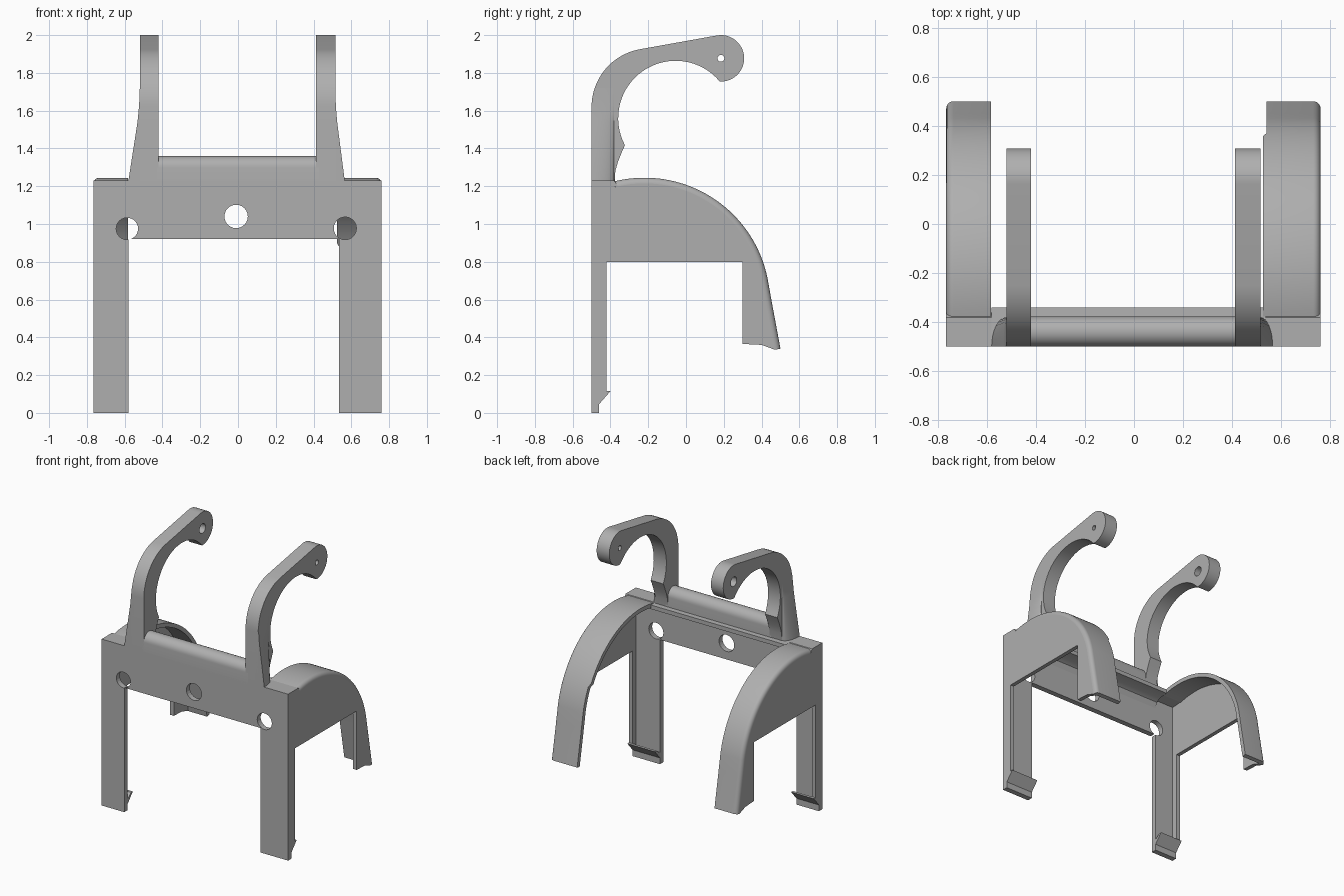
import bpy, bmesh
from math import sin, cos, radians, pi
from mathutils import Vector

if "Cube" in bpy.data.objects:
    bpy.data.objects.remove(bpy.data.objects["Cube"])

GREY = (0.43, 0.43, 0.43, 1)
grey = bpy.data.materials.new("light grey")
grey.use_nodes = True
grey.diffuse_color = GREY
grey.node_tree.nodes["Principled BSDF"].inputs["Base Color"].default_value = GREY
parts = []


def loft(name, rings):
    """Solid through closed rings of points, capped at both ends."""
    bm = bmesh.new()
    loops = [[bm.verts.new(p) for p in ring] for ring in rings]
    for a, b in zip(loops, loops[1:]):
        for i in range(len(a)):
            j = (i + 1) % len(a)
            bm.faces.new((a[i], a[j], b[j], b[i]))
    bm.faces.new(loops[0])
    bm.faces.new(loops[-1])
    bmesh.ops.recalc_face_normals(bm, faces=bm.faces)
    mesh = bpy.data.meshes.new(name)
    bm.to_mesh(mesh)
    bm.free()
    ob = bpy.data.objects.new(name, mesh)
    bpy.context.collection.objects.link(ob)
    mesh.materials.append(grey)
    parts.append(ob)
    return ob


def along_x(name, profile, a, b):
    return loft(name, [[(x, y, z) for y, z in profile] for x in (a, b)])


def along_y(name, profile, a, b):
    return loft(name, [[(x, y, z) for x, z in profile] for y in (a, b)])


def arc(cu, cv, r, start, end, n):
    angles = [radians(start + (end - start) * i / n) for i in range(n + 1)]
    return [(cu + r * cos(t), cv + r * sin(t)) for t in angles]


def drill(ob, centre, r, axis):
    """Cut a round hole through a part along x or y."""
    make = along_x if axis == "x" else along_y
    cutter = make("hole_cutter", arc(*centre, r, 0, 345, 23), -1, 1)
    parts.remove(cutter)
    cutter.hide_render = True
    cutter.hide_viewport = True
    mod = ob.modifiers.new("hole", "BOOLEAN")
    mod.operation = "DIFFERENCE"
    mod.solver = "EXACT"
    mod.object = cutter


# Shared outline of the arched guards: circle, then straight tail
OUTLINE = arc(-0.22, 0.58, 0.665, 104, 12, 36) + [(0.45, 0.61), (0.46, 0.555), (0.50, 0.34)]
SHEET = 0.03


def inward(i):
    """Unit normal of the outline pointing into the arch."""
    a = Vector(OUTLINE[max(i - 1, 0)])
    b = Vector(OUTLINE[min(i + 1, len(OUTLINE) - 1)])
    d = (b - a).normalized()
    return Vector((d.y, -d.x))


def offset(i, d):
    return Vector(OUTLINE[i]) + inward(i) * d


# Front plate with the two front legs, and its three holes
XL, XR, IL, IR = 0.76, -0.765, 0.535, -0.58
plate = along_y("front_plate", [(XR, 0), (IR, 0), (IR, 0.92), (IL, 0.92), (IL, 0),
                                (XL, 0), (XL, 1.23), (XR, 1.23)], -0.5, -0.46)
for centre, r in (((-0.587, 0.975), 0.058), ((-0.01, 1.04), 0.062), ((0.567, 0.977), 0.06)):
    drill(plate, centre, r, "y")

# Shelf behind the plate and rounded rail above it
along_x("rear_shelf", [(-0.47, 1.23), (-0.34, 1.225), (-0.34, 1.195), (-0.41, 1.19),
                       (-0.445, 1.17), (-0.46, 1.13), (-0.47, 1.13)], IR, IL)
along_x("top_rail", [(-0.5, 1.2)] + arc(-0.4385, 1.298, 0.0615, 180, 0, 16)
        + [(-0.377, 1.2)], -0.43, 0.43)

for side, s, outer, inner, tail_inner, leg_inner in (
        ("left", 1, XL, 0.525, 0.54, IL), ("right", -1, -XR, 0.583, 0.583, -IR)):
    # Arched guard: thin sheet with a rounded outer edge
    rings = []
    for i, (y, z) in enumerate(OUTLINE):
        xi = inner if y < 0.36 else tail_inner
        section = [(xi, 0)] + arc(outer - SHEET, SHEET, SHEET, -90, 0, 6) + [(xi, SHEET)]
        rings.append([(s * x, *offset(i, d)) for x, d in section])
    loft(side + "_guard", rings)

    # Flat pad joining the guard to the front plate
    along_x(side + "_front_pad", [(-0.5, 1.23), (-0.38, 1.23), (-0.36, 1.2), (-0.5, 1.19)],
            s * leg_inner, s * outer)

    # Side wall with front and rear leg flanges
    top = [tuple(offset(i, SHEET)) for i in range(len(OUTLINE))]
    along_x(side + "_side_wall",
            [(-0.5, 0), (-0.42, 0.095), (-0.42, 0.8), (0.3, 0.8), (0.3, 0.365), (0.4, 0.36)]
            + top[::-1] + [(-0.385, 1.23), (-0.5, 1.23)],
            s * (outer - SHEET), s * outer)

    # Slanted foot lip
    along_x(side + "_foot_lip", [(-0.5, 0), (-0.4, 0.115), (-0.42, 0.115),
                                 (-0.455, 0.085), (-0.47, 0.1), (-0.5, 0.1)],
            s * leg_inner, s * outer)

# Hooked arms with flared bases
HOOK = ([(-0.5, 1.2)] + arc(-0.19, 1.62, 0.31, 180, 101, 16)
        + arc(0.185, 1.877, 0.123, 101, -90, 24)
        + arc(-0.055, 1.56, 0.304, 40, 208, 32)
        + [(-0.34, 1.38), (-0.36, 1.33), (-0.374, 1.28), (-0.38, 1.2)])
for side, s, inner, outer, flare, hole in (("left", 1, 0.412, 0.515, 0.05, 0.018),
                                           ("right", -1, 0.42, 0.52, 0.06, 0.035)):
    arm = along_x(side + "_hook_arm", HOOK, s * inner, s * outer)
    drill(arm, (0.185, 1.877), hole, "x")
    rings = []
    for z, k in ((1.21, 1.0), (1.23, 1.0), (1.54, 0.2), (1.6, 0.1), (1.66, 0.03), (1.72, 0.0)):
        curve = [(outer + flare * k * cos(t), -0.5 + 0.12 * sin(t))
                 for t in [pi / 2 * i / 8 for i in range(9)]]
        ring = [(outer - 0.02, -0.5)] + curve + [(outer - 0.02, -0.38)]
        # keep the front edge inside the curved back of the arm
        rise = max(0, z - 1.62)
        front = -0.19 - (0.31 ** 2 - rise ** 2) ** 0.5
        rings.append([(s * x, max(y, front), z) for x, y in ring])
    loft(side + "_arm_flare", rings)

# Smooth curved faces, keep edges sharp
bpy.ops.object.select_all(action="DESELECT")
for ob in parts:
    ob.select_set(True)
bpy.context.view_layer.objects.active = parts[0]
bpy.ops.object.shade_smooth_by_angle(angle=radians(30))
